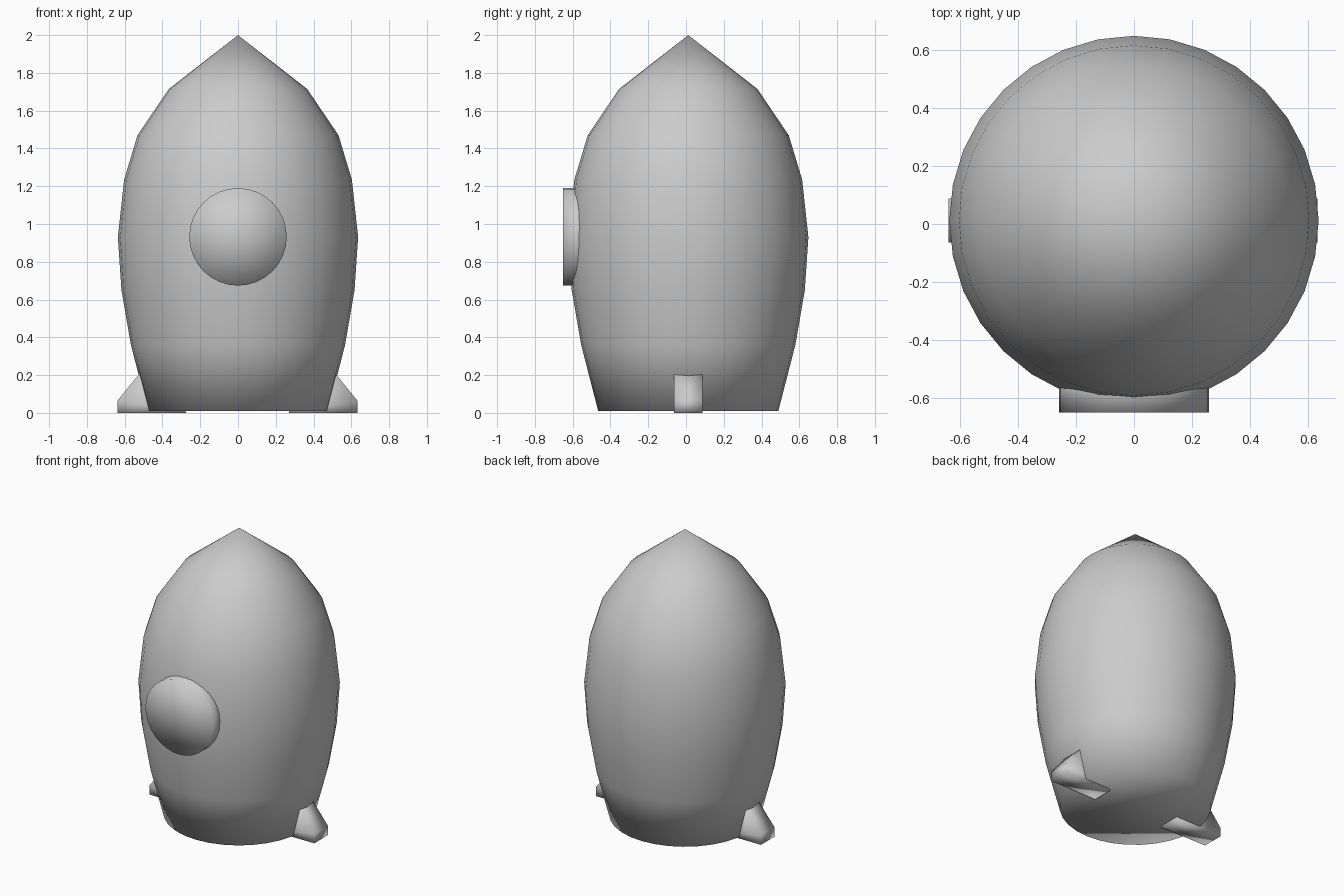
import bpy, bmesh, math
from mathutils import Matrix

if "Cube" in bpy.data.objects:
    bpy.data.objects.remove(bpy.data.objects["Cube"])

SIDES = 32
CY = 0.012  # y centre of body and fins


def finish(bm, name):
    bmesh.ops.recalc_face_normals(bm, faces=bm.faces[:])
    for f in bm.faces:
        f.smooth = True
    mesh = bpy.data.meshes.new(name)
    bm.to_mesh(mesh)
    bm.free()
    obj = bpy.data.objects.new(name, mesh)
    bpy.context.collection.objects.link(obj)
    return obj


# Hull: lathed profile (radius, z) with pointed nose and closed base
profile = [(0.477, 0.01), (0.567, 0.36), (0.617, 0.65), (0.636, 0.93),
           (0.603, 1.235), (0.532, 1.47), (0.366, 1.715)]
bm = bmesh.new()
rings = [[bm.verts.new((r * math.cos(2 * math.pi * i / SIDES),
                        r * math.sin(2 * math.pi * i / SIDES) + CY, z))
          for i in range(SIDES)] for r, z in profile]
tip = bm.verts.new((0, CY, 2.0))
for i in range(SIDES):
    j = (i + 1) % SIDES
    for a, b in zip(rings, rings[1:]):
        bm.faces.new((a[i], a[j], b[j], b[i]))
    bm.faces.new((rings[-1][i], rings[-1][j], tip))
bm.faces.new(rings[0])
finish(bm, "hull")

# Round window on the front
bm = bmesh.new()
bmesh.ops.create_cone(bm, cap_ends=True, cap_tris=True, segments=SIDES,
                      radius1=0.258, radius2=0.258, depth=0.15,
                      matrix=Matrix.Translation((0, -0.575, 0.932))
                      @ Matrix.Rotation(math.pi / 2, 4, 'X'))
finish(bm, "window")

# Side fins: wedge section extruded in y, one on each side
section = [(0.27, 0), (0.635, 0), (0.635, 0.065), (0.45, 0.292)]
for side, name in ((-1, "left_fin"), (1, "right_fin")):
    bm = bmesh.new()
    a, b = [[bm.verts.new((side * x - 0.003, y, z)) for x, z in section]
            for y in (CY - 0.075, CY + 0.075)]
    bm.faces.new(a)
    bm.faces.new(b)
    for i in range(4):
        j = (i + 1) % 4
        bm.faces.new((a[i], a[j], b[j], b[i]))
    finish(bm, name)
